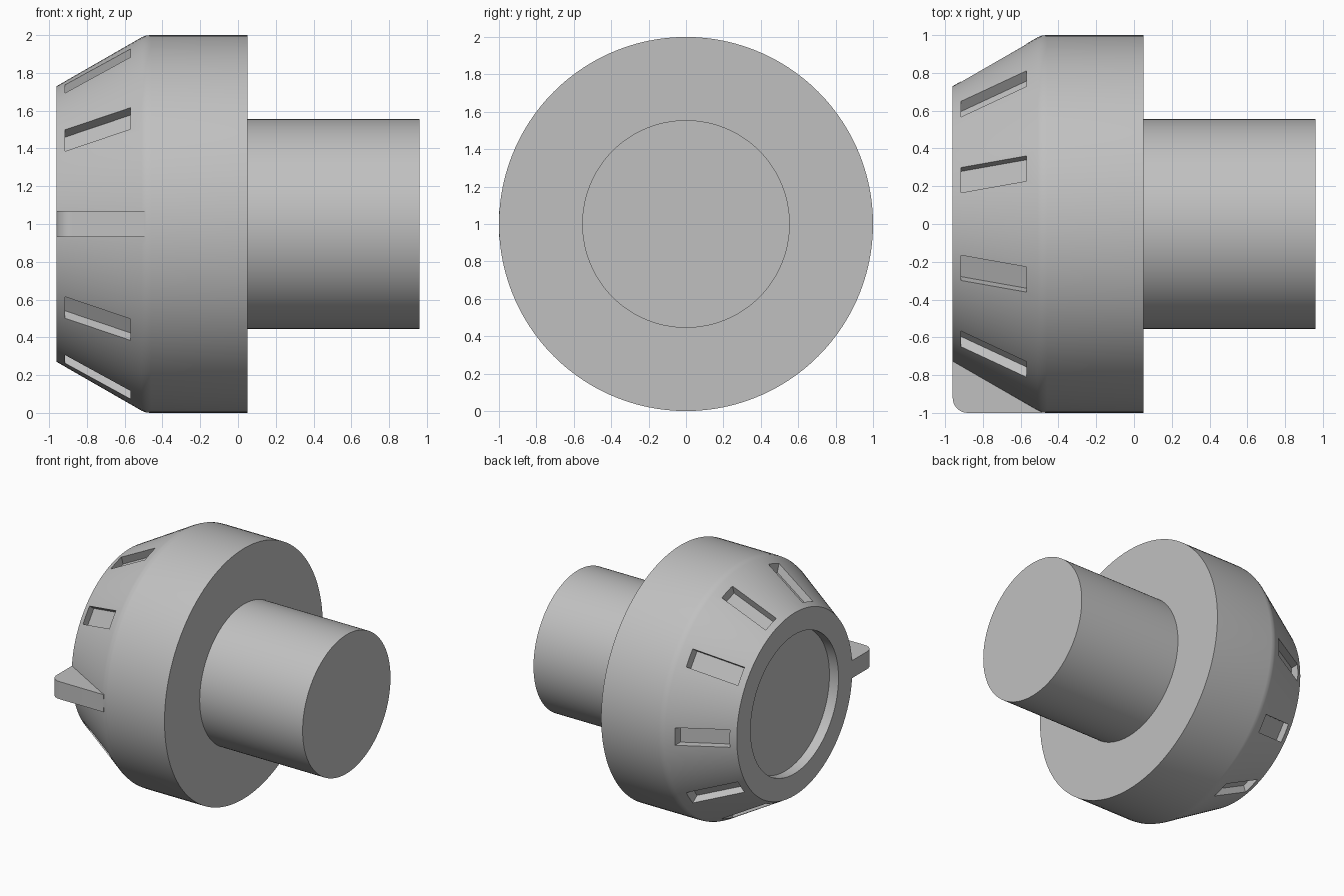
import bpy, bmesh
from math import sin, cos, pi, radians
from mathutils import Matrix, Vector

cube = bpy.data.objects.get("Cube")
if cube:
    bpy.data.objects.remove(cube, do_unlink=True)

grey = bpy.data.materials.new("plain grey")
grey.use_nodes = True
colour = (0.53, 0.53, 0.53, 1)
grey.diffuse_color = colour
grey.node_tree.nodes["Principled BSDF"].inputs["Base Color"].default_value = colour

CENTRE = Vector((0, 0, 1))
WIDTH = 0.14          # width of the slots and the pointer
STEP = radians(36)    # ten positions around the axis


def finish(name, bm):
    bmesh.ops.recalc_face_normals(bm, faces=bm.faces)
    mesh = bpy.data.meshes.new(name)
    bm.to_mesh(mesh)
    bm.free()
    mesh.materials.append(grey)
    obj = bpy.data.objects.new(name, mesh)
    bpy.context.collection.objects.link(obj)
    return obj


def lathe(name, profile, sides=120):
    """Turn (x, radius) points around the x axis."""
    bm = bmesh.new()
    verts = [bm.verts.new((x, 0, r)) for x, r in profile]
    edges = [bm.edges.new(pair) for pair in zip(verts, verts[1:])]
    bmesh.ops.spin(bm, geom=verts + edges, cent=(0, 0, 0), axis=(1, 0, 0),
                   angle=2 * pi, steps=sides, use_merge=True)
    bmesh.ops.remove_doubles(bm, verts=bm.verts, dist=1e-5)
    bmesh.ops.translate(bm, verts=bm.verts, vec=CENTRE)
    return finish(name, bm)


def add_fin(bm, profile, angle):
    """Radial slab from (x, radius) points, at an angle away from the front."""
    face = bm.faces.new([bm.verts.new((x, -r, -WIDTH / 2)) for x, r in profile])
    out = bmesh.ops.extrude_face_region(bm, geom=[face])["geom"]
    side = [g for g in out if isinstance(g, bmesh.types.BMVert)]
    bmesh.ops.translate(bm, verts=side, vec=(0, 0, WIDTH))
    turn = Matrix.Translation(CENTRE) @ Matrix.Rotation(angle, 4, 'X')
    bmesh.ops.transform(bm, matrix=turn, verts=list(face.verts) + side)


def combine(target, tool, operation):
    mod = target.modifiers.new(operation.lower(), 'BOOLEAN')
    mod.object, mod.operation, mod.solver = tool, operation, 'EXACT'
    bpy.context.view_layer.objects.active = target
    bpy.ops.object.modifier_apply(modifier=mod.name)
    bpy.data.objects.remove(tool, do_unlink=True)


def cone_radius(x):
    return 0.73 + (x + 0.96) * 0.27 / 0.47


# Knob body with a tapered nose and a round recess in its end
body = lathe("knob_body", [
    (-0.88, 0), (-0.88, 0.555), (-0.96, 0.555), (-0.96, 0.73),
    (-0.51, cone_radius(-0.51)), (-0.487, 0.998), (-0.46, 1), (0.05, 1), (0.05, 0)])

# Grip slots at every position except the front one
x0, x1, depth = -0.915, -0.57, 0.07
slot = [(x0, cone_radius(x0) - depth), (x1, cone_radius(x1) - depth),
        (x1, 1.1), (x0, 1.1)]
bm = bmesh.new()
for i in range(1, 10):
    add_fin(bm, slot, i * STEP)
cutter = finish("slot_cutter", bm)
cutter.hide_render = True
combine(body, cutter, 'DIFFERENCE')

# Pointer fin with a rounded outer corner
r = 0.08
corner = [(-0.96 + r - r * cos(a), 1 - r + r * sin(a))
          for a in (i * pi / 16 for i in range(9))]
bm = bmesh.new()
add_fin(bm, [(-0.96, 0.65)] + corner + [(-0.49, 1), (-0.49, 0.8)], 0)
combine(body, finish("pointer", bm), 'UNION')

# Shaft
shaft = lathe("shaft", [(0.02, 0), (0.02, 0.555), (0.96, 0.555), (0.96, 0)])

for obj in (body, shaft):
    bpy.ops.object.select_all(action='DESELECT')
    obj.select_set(True)
    bpy.context.view_layer.objects.active = obj
    bpy.ops.object.shade_smooth_by_angle(angle=radians(28))
